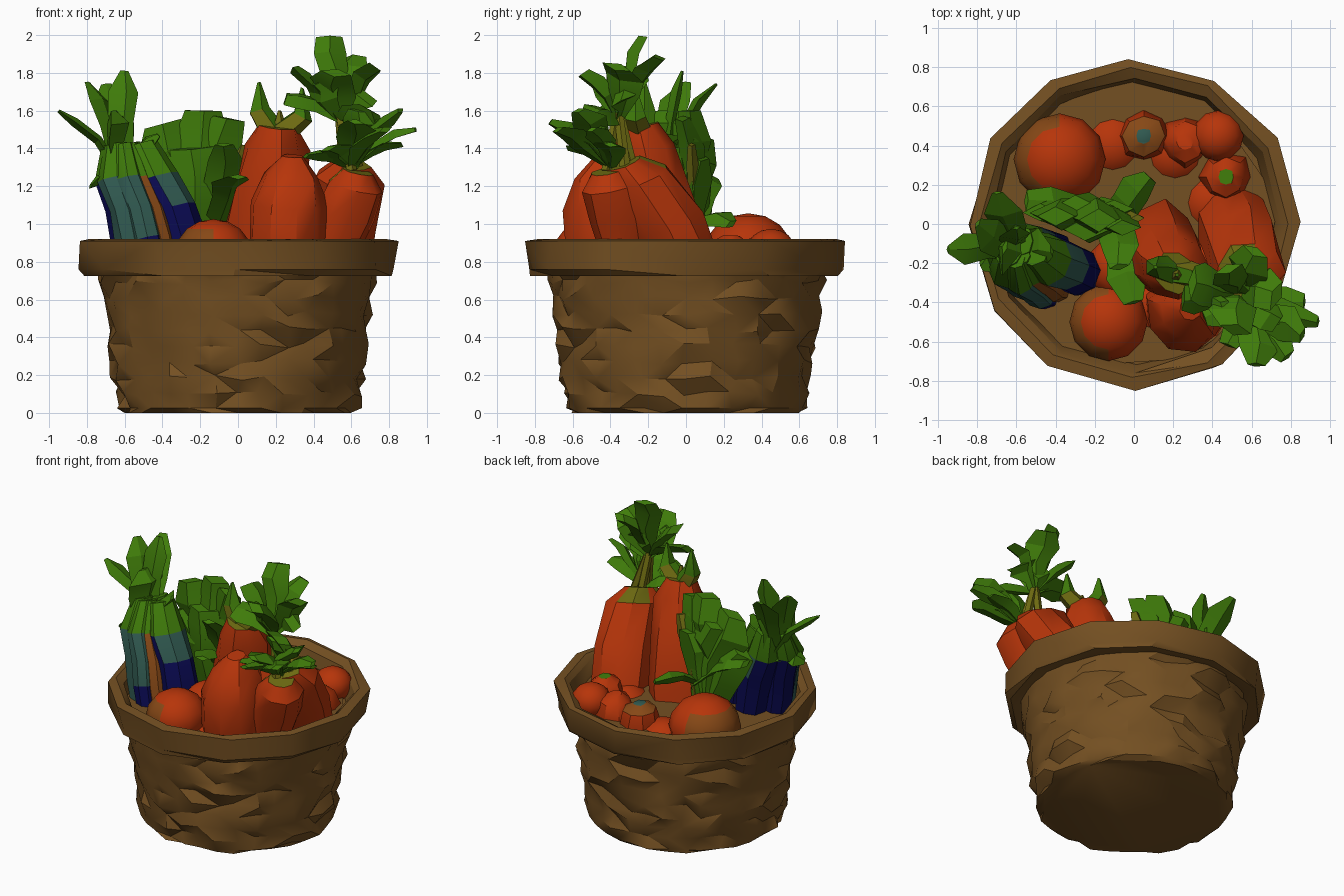
import bpy, bmesh, math, random
from mathutils import Vector

random.seed(4)
old = bpy.data.objects.get("Cube")
if old:
    bpy.data.objects.remove(old)


def material(name, rgb):
    m = bpy.data.materials.new(name)
    m.use_nodes = True
    m.diffuse_color = (*rgb, 1)
    m.node_tree.nodes["Principled BSDF"].inputs["Base Color"].default_value = (*rgb, 1)
    return m


BROWN = material("wicker_brown", (0.175, 0.08, 0.016))
ORANGE = material("orange_red", (0.47, 0.035, 0.003))
GREEN = material("leaf_green", (0.05, 0.2, 0.003))
NAVY = material("navy", (0.003, 0.003, 0.085))
SLATE = material("slate_teal", (0.03, 0.1, 0.08))
OLIVE = material("olive", (0.16, 0.15, 0.006))
RUST = material("rust_brown", (0.24, 0.065, 0.008))


def finish(name, bm, mats, angle):
    bmesh.ops.recalc_face_normals(bm, faces=bm.faces)
    mesh = bpy.data.meshes.new(name)
    bm.to_mesh(mesh)
    bm.free()
    for m in mats:
        mesh.materials.append(m)
    ob = bpy.data.objects.new(name, mesh)
    bpy.context.collection.objects.link(ob)
    bpy.ops.object.select_all(action='DESELECT')
    ob.select_set(True)
    bpy.context.view_layer.objects.active = ob
    bpy.ops.object.shade_smooth_by_angle(angle=math.radians(angle))


def skin(bm, rings, closed=False):
    """Join successive vertex rings with quads, then cap or close them."""
    pairs = list(zip(rings, rings[1:])) + ([(rings[-1], rings[0])] if closed else [])
    for a, b in pairs:
        for i in range(len(a)):
            j = (i + 1) % len(a)
            bm.faces.new((a[i], a[j], b[j], b[i]))
    if not closed:
        bm.faces.new(rings[0])
        bm.faces.new(rings[-1])


def lathe(name, profile, sides, jitter, closed=False):
    bm = bmesh.new()
    rings = []
    for k, (r, z) in enumerate(profile):
        ring = []
        for i in range(sides):
            # alternate bulges give a woven relief
            weave = jitter * (0.8 if (i // 2 + k) % 2 else -0.8)
            rr = r + weave + random.uniform(-jitter, jitter)
            a = math.tau * (i + random.uniform(-jitter, jitter) * 12) / sides
            zz = z + (random.uniform(-jitter, jitter) if 0.05 < z < 0.7 else 0)
            ring.append(bm.verts.new((rr * math.cos(a), rr * math.sin(a), zz)))
        rings.append(ring)
    skin(bm, rings, closed)
    bmesh.ops.triangulate(bm, faces=[f for f in bm.faces if len(f.verts) == 4])
    finish(name, bm, [BROWN], 32)


def loft(name, stations, sides, mats, flat=1.0, jitter=0.0, rule=None, angle=35, wide=(1, 0, 0)):
    """Tube through (point, radius) stations; flat squashes it across the wide axis."""
    bm = bmesh.new()
    pts = [Vector(p) for p, r in stations]
    v = (pts[-1] - pts[0]).normalized().cross(Vector(wide)).normalized()
    u = v.cross(pts[-1] - pts[0]).normalized()
    rings = []
    for p, (_, r) in zip(pts, stations):
        ring = []
        for i in range(sides):
            a = math.tau * i / sides
            rr = r * (1 + random.uniform(-jitter, jitter))
            ring.append(bm.verts.new(p + u * rr * math.cos(a) + v * rr * flat * math.sin(a)))
        rings.append(ring)
    skin(bm, rings)
    if rule:
        for f in bm.faces:
            f.material_index = rule(f.calc_center_median())
    finish(name, bm, mats, angle)


def leaf(name, base, tip, width, blunt, root=0.3, mat=GREEN, upright=False):
    """Solid folded blade that bows upward between base and tip."""
    b, t = Vector(base), Vector(tip)
    d = t - b
    across = Vector((1, 0, 0)) if upright else Vector((-d.y, d.x, random.uniform(-0.2, 0.2)))
    bow = Vector((0, 0, 0.12 * d.length))
    stations = []
    for f, w in ((0, root), (0.4, 0.85), (0.7, 1), (1, blunt)):
        sway = Vector((random.uniform(-1, 1), random.uniform(-1, 1), 0)) * width * 0.3
        stations.append((b.lerp(t, f) + (bow + sway) * math.sin(math.pi * f), w * width))
    loft(name, stations, 4, [mat], flat=0.5 if upright else 0.35, jitter=0.2, angle=20, wide=across)


def tomato(name, x, y, z, r, rust=False):
    bm = bmesh.new()
    bmesh.ops.create_uvsphere(bm, u_segments=12, v_segments=8, radius=r)
    for f in bm.faces:
        c = f.calc_center_median() / r
        f.material_index = int(rust and abs(c.y) - c.x > 0.8 and c.z < 0.6)
    for v in bm.verts:
        v.co.z *= 0.88
        v.co += Vector((x, y, z))
    finish(name, bm, [ORANGE, RUST], 50)


# Basket: woven wall, thick folded rim, and a crumpled bed inside
outer = [(0.6, 0), (0.63, 0.025)] + [(0.642 + 0.011 * k, 0.1 + 0.085 * k) for k in range(8)]
lathe("basket_wall", outer + [(0.735, 0.77), (0.72, 0.78)], 32, 0.016)
lathe("basket_rim", [(0.73, 0.73), (0.815, 0.725), (0.835, 0.76), (0.845, 0.91),
                     (0.79, 0.92), (0.75, 0.89), (0.71, 0.74)], 12, 0.007, True)
lathe("basket_bed", [(0.74, 0.8), (0.6, 0.77), (0.4, 0.79), (0.15, 0.76)], 14, 0.025)

# Large carrots: root to shoulder, with the height where an olive crown begins
carrots = {
    "right_carrot": (1.31, [((0.35, 0.12, 0.1), 0.1), ((0.5, 0.04, 0.7), 0.18), ((0.56, -0.1, 1.0), 0.19),
                            ((0.59, -0.26, 1.24), 0.18), ((0.6, -0.33, 1.32), 0.1)]),
    "tall_carrot": (1.5, [((0.1, 0, 0.1), 0.1), ((0.12, -0.1, 0.85), 0.21), ((0.17, -0.17, 1.15), 0.19),
                          ((0.2, -0.22, 1.4), 0.17), ((0.21, -0.25, 1.52), 0.11)]),
    "front_carrot": (2, [((0.22, -0.25, 0.1), 0.1), ((0.27, -0.44, 0.85), 0.2), ((0.28, -0.46, 1.1), 0.2),
                         ((0.28, -0.46, 1.26), 0.15), ((0.29, -0.43, 1.36), 0.06)]),
    "corner_carrot": (1.26, [((0.35, -0.2, 0.1), 0.08), ((0.47, -0.32, 0.8), 0.13), ((0.56, -0.37, 1.05), 0.15),
                             ((0.62, -0.41, 1.2), 0.14), ((0.63, -0.42, 1.28), 0.08)]),
}
for name, (crown, st) in carrots.items():
    loft(name, st, 9, [ORANGE, OLIVE], jitter=0.13, rule=lambda c: int(c.z > crown))

# Small carrots at the back, pointing down
for name, x, y, mats in (("back_carrot", 0.05, 0.45, [ORANGE, RUST, SLATE]),
                         ("side_carrot", 0.47, 0.24, [ORANGE, ORANGE, GREEN]),
                         ("inner_carrot", 0.26, 0.42, [ORANGE])):
    loft(name, [((x, y * 0.8, 0.15), 0.06), ((x, y, 0.8), 0.13), ((x, y, 0.9), 0.1), ((x, y, 0.94), 0.04)],
         8, mats, jitter=0.12, rule=lambda c: min(int(c.z > 0.9) + int(c.z > 0.935), len(mats) - 1))

# Tomatoes on top, and a half buried layer below
tomato("front_tomato", -0.13, -0.5, 0.85, 0.2, True)
tomato("back_tomato", -0.38, 0.33, 0.85, 0.235, True)
tomato("small_tomato", 0.43, 0.45, 0.86, 0.13)
tomato("middle_tomato", -0.08, -0.22, 0.85, 0.16)
for k in range(6):
    a = math.radians(-75 + 45 * k)
    tomato("buried_tomato", 0.42 * math.cos(a), 0.42 * math.sin(a), 0.69, 0.18)

# Leaning stalks: dark skins below, slate where they pale, green above
for name, mat, pale, x, y, r in (("slate_stalk", SLATE, 0.9, -0.55, -0.3, 0.1),
                                 ("left_navy_stalk", NAVY, 1.16, -0.58, -0.23, 0.09),
                                 ("front_navy_stalk", NAVY, 0.98, -0.48, -0.36, 0.08),
                                 ("rust_stalk", RUST, 1.25, -0.41, -0.33, 0.065),
                                 ("olive_stalk", OLIVE, 1.25, -0.46, -0.35, 0.06),
                                 ("right_navy_stalk", NAVY, 1.16, -0.3, -0.24, 0.13),
                                 ("back_navy_stalk", NAVY, 1.16, -0.44, -0.14, 0.11)):
    loft(name, [((x + 0.12, y - 0.02, 0.25), r * 0.7), ((x, y, 0.92), r), ((x * 0.93 - 0.07, y * 0.9, 1.08), r),
                ((x * 0.8 - 0.2, y * 0.8 + 0.01, 1.24), r), ((x * 0.5 - 0.37, y * 0.4 - 0.03, 1.42), r * 0.7)],
         8, [mat, SLATE, GREEN], jitter=0.08, rule=lambda c: 2 if c.z > 1.26 else int(c.z > pale))

# Foliage at the stalk tops
for x, y, z, w in ((-0.95, -0.13, 1.6, 0.08), (-0.8, 0, 1.75, 0.09), (-0.6, -0.02, 1.81, 0.08),
                   (-0.42, -0.14, 1.47, 0.1), (-0.7, 0.16, 1.74, 0.09), (-0.78, -0.22, 1.2, 0.09),
                   (-0.66, -0.12, 1.6, 0.15)):
    leaf("stalk_leaf", (-0.62, -0.12, 1.25), (x, y, z), w, 0.3, 0.8)

# Broad lettuce blades, with an olive edge at the right and curls to front and back
for x, y, z, w in ((-0.4, 0.04, 1.53, 0.16), (-0.18, 0.02, 1.6, 0.18), (-0.06, -0.02, 1.56, 0.14),
                   (-0.3, 0.09, 1.45, 0.18), (-0.1, 0.08, 1.35, 0.16), (-0.48, 0.06, 1.3, 0.15),
                   (-0.25, -0.03, 1.4, 0.18)):
    leaf("lettuce_leaf", (-0.2, 0.04, 0.8), (x, y, z), w, 0.6, 0.6, upright=True)
leaf("lettuce_edge", (-0.12, 0.05, 0.85), (0.02, 0.03, 1.42), 0.07, 0.5, mat=OLIVE, upright=True)
for x, y, z in ((0, -0.4, 1.25), (-0.08, -0.22, 1.42), (0.08, 0.24, 1.0), (-0.55, 0.12, 1.25)):
    leaf("lettuce_curl", (-0.12, 0.04, 0.98), (x, y, z), 0.1, 0.5, 0.6)

# Tall plume with a lower skirt of leaves
for x, y, z, w in ((0.48, -0.23, 1.99, 0.09), (0.62, -0.14, 1.88, 0.1), (0.73, -0.36, 1.83, 0.11),
                   (0.3, -0.3, 1.82, 0.1), (0.25, -0.38, 1.66, 0.09), (0.52, -0.54, 1.8, 0.12),
                   (0.74, -0.5, 1.55, 0.11), (0.42, -0.42, 1.75, 0.11), (0.66, -0.3, 1.7, 0.12)):
    leaf("plume_leaf", (0.53, -0.36, 1.55), (x, y, z), w, 0.8)
for x, y, z, w in ((0.94, -0.5, 1.5, 0.07), (0.86, -0.57, 1.6, 0.1), (0.78, -0.68, 1.5, 0.1),
                   (0.62, -0.72, 1.54, 0.1), (0.48, -0.62, 1.4, 0.09), (0.36, -0.48, 1.36, 0.09),
                   (0.87, -0.4, 1.42, 0.08), (0.64, -0.52, 1.6, 0.11)):
    leaf("corner_leaf", (0.6, -0.4, 1.3), (x, y, z), w, 0.5)

# Thin stems carrying the plume, and the tall carrot's crown shoots
for x, y in ((0.56, -0.28), (0.6, -0.42), (0.64, -0.32)):
    loft("plume_stem", [((x, y, 1.28), 0.03), ((0.53, -0.36, 1.62), 0.025)], 5, [OLIVE])
for x, y, z in ((0.11, -0.22, 1.75), (0.22, -0.26, 1.6), (0.34, -0.27, 1.72)):
    loft("crown_shoot", [((0.2, -0.24, 1.46), 0.08), ((x, y, z - 0.15), 0.06), ((x, y, z), 0.01)],
         5, [OLIVE, GREEN], rule=lambda c: int(c.z > 1.54))
